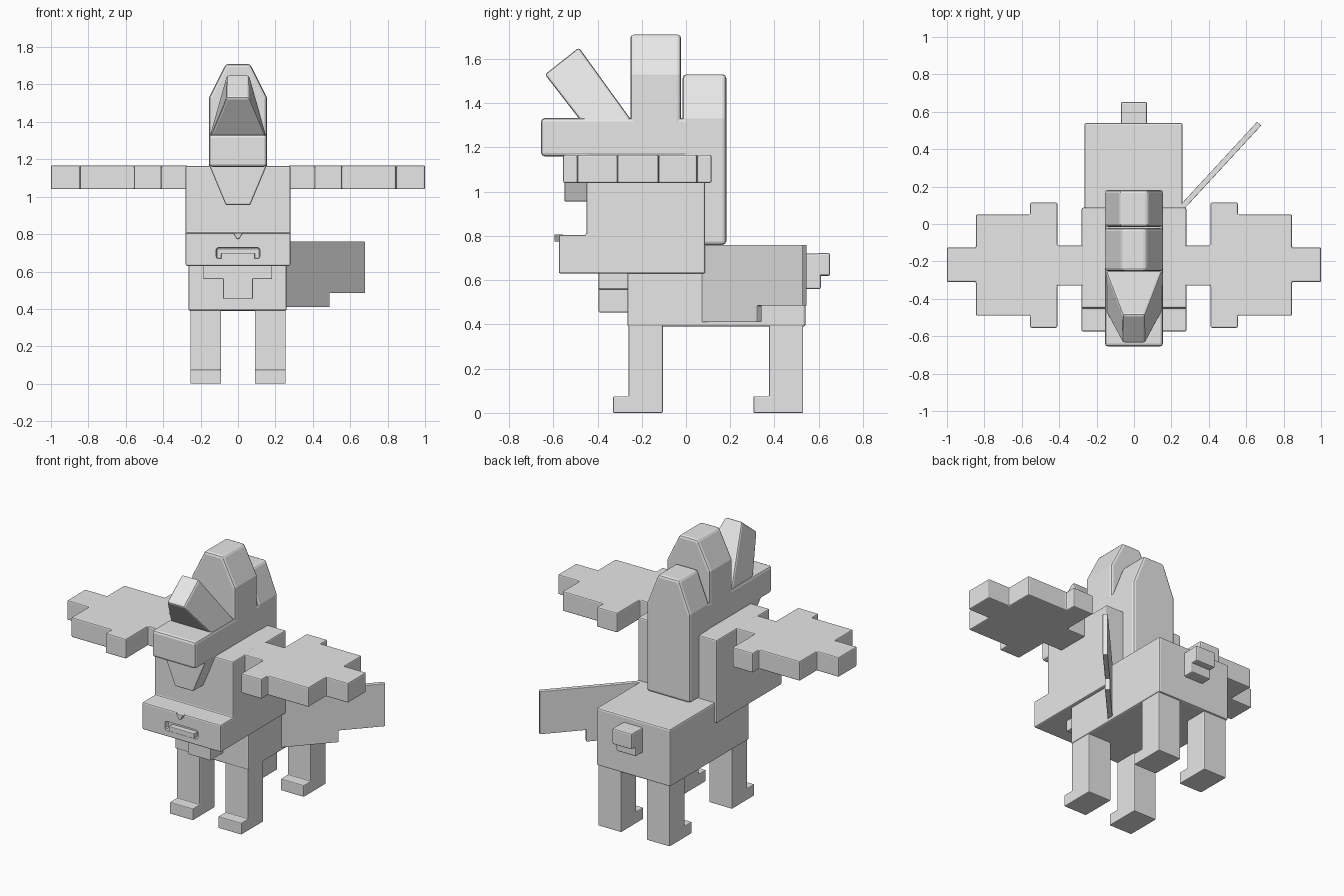
import bpy, bmesh
from mathutils import Vector

if "Cube" in bpy.data.objects:
    bpy.data.objects.remove(bpy.data.objects["Cube"])

grey = bpy.data.materials.new("light grey")
grey.diffuse_color = (0.8, 0.8, 0.8, 1)
grey.use_nodes = True
grey.node_tree.nodes["Principled BSDF"].inputs["Base Color"].default_value = grey.diffuse_color


def finish(name, bm, bevel):
    bmesh.ops.recalc_face_normals(bm, faces=bm.faces)
    me = bpy.data.meshes.new(name)
    bm.to_mesh(me)
    bm.free()
    me.materials.append(grey)
    ob = bpy.data.objects.new(name, me)
    bpy.context.collection.objects.link(ob)
    if bevel:
        mod = ob.modifiers.new("bevel", 'BEVEL')
        mod.width, mod.segments = bevel, 2
        mod.limit_method = 'ANGLE'
    return ob


def prism(name, pts, axis, lo, hi, bevel=0.008):
    """Extrude a 2D outline along an axis (x: yz, y: xz, z: xy outline)."""
    i = "xyz".index(axis)
    bm = bmesh.new()
    rings = []
    for d in (lo, hi):
        ring = []
        for p in pts:
            c = list(p)
            c.insert(i, d)
            ring.append(bm.verts.new(c))
        rings.append(ring)
        bm.faces.new(ring)
    n = len(pts)
    for k in range(n):
        bm.faces.new((rings[0][k], rings[0][(k + 1) % n],
                      rings[1][(k + 1) % n], rings[1][k]))
    return finish(name, bm, bevel)


def box(name, x, y, z, bevel=0.008):
    return prism(name, [(x[0], y[0]), (x[1], y[0]), (x[1], y[1]), (x[0], y[1])],
                 'z', z[0], z[1], bevel)


# Body and short stepped tail
box("body", (-0.265, 0.26), (-0.265, 0.54), (0.39, 0.76), 0.01)
box("tail_base", (-0.07, 0.07), (0.53, 0.61), (0.56, 0.72))
box("tail_tip", (-0.07, 0.07), (0.59, 0.652), (0.62, 0.722))

# Legs with paws
for side, x0 in (("left", 0.09), ("right", -0.255)):
    for pos, y in (("front", -0.26), ("back", 0.375)):
        prism(f"{pos}_leg_{side}",
              [(y - 0.07, 0), (y + 0.155, 0), (y + 0.155, 0.4), (y, 0.4),
               (y, 0.075), (y - 0.07, 0.075)], 'x', x0, x0 + 0.165, 0.005)

# T-shaped chest tuft
prism("chest_tuft", [(-0.185, 0.64), (-0.185, 0.56), (-0.08, 0.56), (-0.08, 0.455),
                     (0.08, 0.455), (0.08, 0.56), (0.183, 0.56), (0.183, 0.64)],
      'y', -0.395, -0.25, 0.004)

# Head with muzzle step, mouth slot cut in
head = prism("head", [(-0.575, 0.63), (0.087, 0.63), (0.087, 1.165), (-0.45, 1.165),
                      (-0.45, 0.805), (-0.575, 0.805)], 'x', -0.28, 0.28, 0.008)
slot = box("mouth_cutter", (-0.117, 0.117), (-0.62, -0.54), (0.669, 0.728), 0.012)
slot.hide_render = True
slot.hide_set(True)
cut = head.modifiers.new("mouth", 'BOOLEAN')
cut.object, cut.operation, cut.solver = slot, 'DIFFERENCE', 'EXACT'
box("tongue", (-0.09, 0.09), (-0.574, -0.535), (0.666, 0.70), 0.004)
prism("nose", [(-0.026, 0.807), (0.026, 0.807), (0.006, 0.775), (-0.006, 0.775)],
      'y', -0.595, -0.555, 0.003)
prism("forehead_wedge", [(-0.155, 1.17), (0.155, 1.17), (0.065, 0.955), (-0.065, 0.955)],
      'y', -0.55, -0.44)

# Wide stepped ears
for side, s in (("left", 1), ("right", -1)):
    outline = [(0.27, -0.33), (0.41, -0.33), (0.41, -0.555), (0.555, -0.555),
               (0.555, -0.49), (0.845, -0.49), (0.845, -0.31), (1.0, -0.31),
               (1.0, -0.125), (0.845, -0.125), (0.845, 0.05), (0.555, 0.05),
               (0.555, 0.115), (0.41, 0.115), (0.41, -0.115), (0.27, -0.115)]
    prism(f"ear_{side}", [(s * x, y) for x, y in outline], 'z', 1.04, 1.167, 0.007)

# Hair crest: base, two upright tufts
box("crest_base", (-0.155, 0.155), (-0.655, 0.02), (1.16, 1.333), 0.016)


def tuft(name, y0, y1, bottom, shoulder, top, tip):
    prism(name, [(-0.155, bottom), (0.155, bottom), (0.155, shoulder),
                 (tip, top), (-tip, top), (-0.155, shoulder)], 'y', y0, y1, 0.016)


tuft("crest_middle", -0.252, -0.022, 1.25, 1.53, 1.71, 0.065)
tuft("crest_back", -0.015, 0.182, 0.76, 1.33, 1.53, 0.075)

# Leaning, tapered front tuft
bm = bmesh.new()
rings = []
for w, a, b in ((0.157, (-0.46, 1.3), (-0.23, 1.3)),
                (0.06, (-0.638, 1.53), (-0.484, 1.652))):
    rings.append([bm.verts.new((x, *p)) for x, p in ((-w, a), (w, a), (w, b), (-w, b))])
    bm.faces.new(rings[-1])
for k in range(4):
    j = (k + 1) % 4
    bm.faces.new((rings[0][k], rings[0][j], rings[1][j], rings[1][k]))
finish("crest_front", bm, 0.012)

# Thin angled side plate, stepped at its lower edge
start, along, across = Vector((0.257, 0.068)), Vector((0.678, 0.735)), Vector((-0.022, 0.020))
bm = bmesh.new()
rings = []
for off in (Vector((0, 0)), across):
    ring = []
    for d, z in ((0, 0.41), (0.345, 0.41), (0.345, 0.485),
                 (0.624, 0.485), (0.624, 0.76), (0, 0.76)):
        p = start + along * d + off
        ring.append(bm.verts.new((p.x, p.y, z)))
    rings.append(ring)
    bm.faces.new(ring)
for k in range(6):
    j = (k + 1) % 6
    bm.faces.new((rings[0][k], rings[0][j], rings[1][j], rings[1][k]))
finish("side_plate", bm, 0.003)
